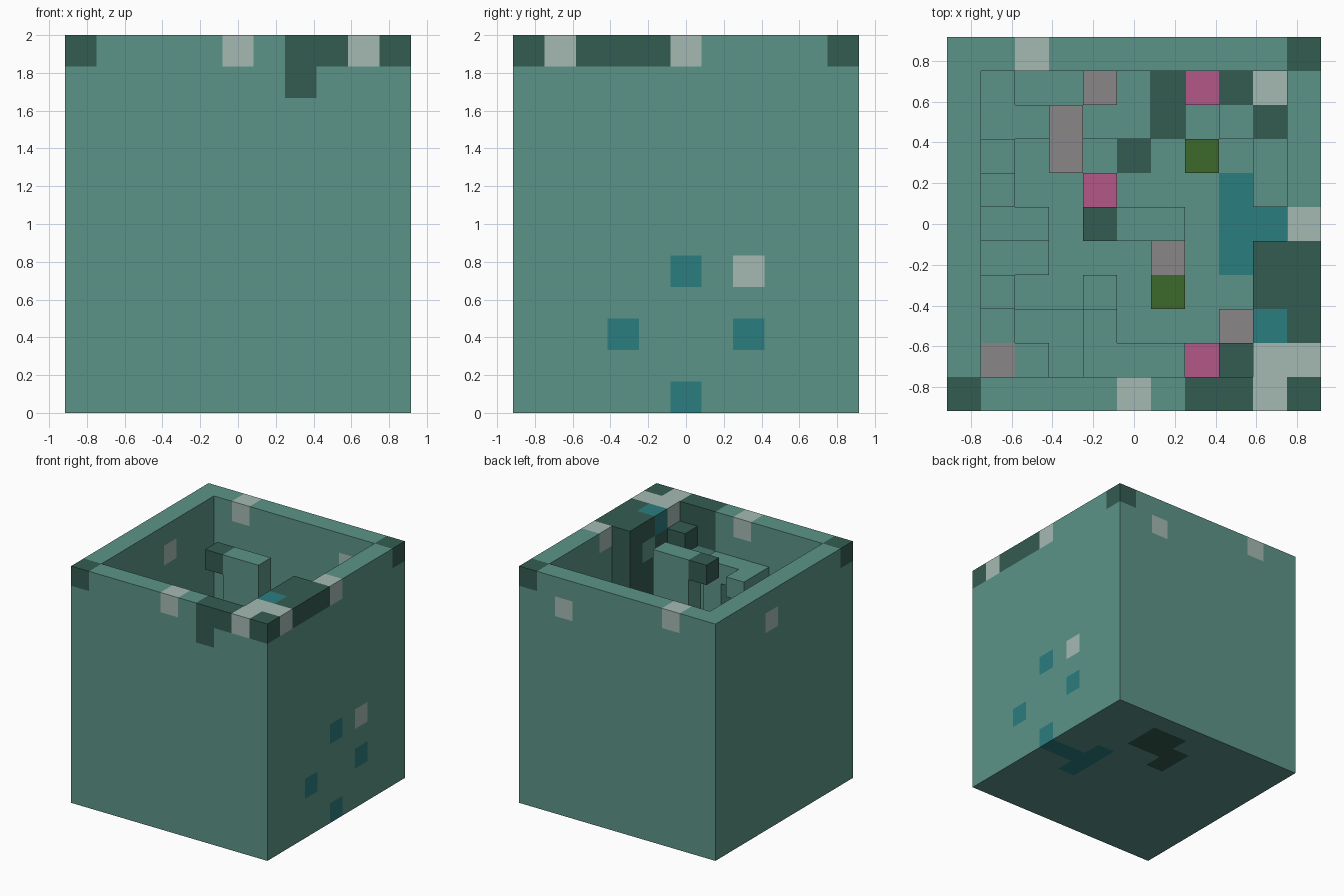
import bpy
import bmesh
from mathutils import Vector

if "Cube" in bpy.data.objects:
    bpy.data.objects.remove(bpy.data.objects["Cube"])

U = 1 / 6          # edge length of one block
W, H = 11, 12      # blocks across and blocks high

# Colours
HEX = {
    "sea_green": "5c9487", "deep_green": "345c51", "pale_grey": "a5bab3",
    "teal": "2b7d80", "stone_grey": "888686", "pink": "b35789", "olive": "3c682b",
}
NAMES = list(HEX)


def linear(c):
    return c / 12.92 if c <= 0.04045 else ((c + 0.055) / 1.055) ** 2.4


def make_material(name):
    rgb = [linear(b / 255) for b in bytes.fromhex(HEX[name])] + [1]
    mat = bpy.data.materials.new(name)
    mat.use_nodes = True
    mat.diffuse_color = rgb
    mat.node_tree.nodes["Principled BSDF"].inputs["Base Color"].default_value = rgb
    return mat


MATERIALS = [make_material(n) for n in NAMES]
parts = {}     # part name -> {block: colour}
occupied = set()


def fill(part, xs, ys, zs, colour="sea_green"):
    """Add or recolour blocks in a part."""
    cells = parts.setdefault(part, {})
    for i in xs:
        for j in ys:
            for k in zs:
                if (i, j, k) in cells or (i, j, k) not in occupied:
                    cells[i, j, k] = colour
                    occupied.add((i, j, k))


def paint(part, colour, *blocks):
    for i, j, k in blocks:
        fill(part, [i], [j], [k], colour)


def column(part, i, j, top, colour="sea_green"):
    """Column standing on the floor, coloured on its top block."""
    fill(part, [i], [j], range(1, top))
    paint(part, colour, (i, j, top - 1))


ALL, TOP, LAST = range(W), H - 1, W - 1

# Floor with two coloured patches
fill("floor", ALL, ALL, [0])
paint("floor", "teal", (10, 5, 0), (9, 5, 0), (8, 4, 0), (8, 5, 0), (8, 6, 0))
paint("floor", "deep_green", (7, 9, 0), (6, 9, 0), (7, 8, 0), (6, 8, 0), (5, 8, 0), (5, 7, 0))

# Four outer walls
for j in (0, LAST):
    fill("outer_walls", ALL, [j], range(1, H))
for i in (0, LAST):
    fill("outer_walls", [i], ALL, range(1, H))

# Rim and wall blocks in other colours
paint("outer_walls", "deep_green", (0, 0, TOP), (7, 0, TOP), (8, 0, TOP), (7, 0, TOP - 1),
      (10, 0, TOP), (10, 2, TOP), (10, 3, TOP), (10, 4, TOP), (10, 10, TOP))
paint("outer_walls", "pale_grey", (5, 0, TOP), (9, 0, TOP), (10, 1, TOP), (10, 5, TOP),
      (2, 10, TOP), (8, 10, TOP - 1), (0, 6, TOP - 1), (10, 7, 4))
paint("outer_walls", "teal", (10, 5, 4), (10, 3, 2), (10, 7, 2))

# Tall pillar inside the right front corner
fill("corner_pillar", [9], range(1, 5), range(1, H), "deep_green")
paint("corner_pillar", "pale_grey", (9, 1, TOP))
paint("corner_pillar", "teal", (9, 2, TOP))
paint("corner_pillar", "sea_green", (9, 3, TOP - 1))
paint("pillar_bracket", "deep_green", (8, 1, TOP - 1))

# Central beam with its support
fill("beam", range(4, 7), [5], [TOP])
paint("beam", "deep_green", (4, 5, TOP))
fill("beam_support", [5, 6], [5], range(1, TOP))

# Angled ledge near the front wall
fill("ledge", range(4, 7), [1], [9])
fill("ledge", [4], [2], [9])
fill("ledge_support", [6], [1], range(1, 9))

# Low steps along the left wall
for j, top in ((7, 3), (6, 4), (5, 3), (4, 2), (3, 4), (2, 3)):
    column("left_steps", 1, j, top)
for i, j, top in ((2, 5, 3), (2, 4, 2), (2, 2, 2), (3, 2, 2), (2, 1, 3), (3, 1, 2), (4, 3, 3)):
    column("left_steps", i, j, top)

# Low steps along the back wall
for i, j, top in ((1, 9, 2), (1, 8, 2), (2, 8, 2), (4, 8, 2), (5, 8, 2), (5, 9, 2),
                  (7, 8, 2), (8, 8, 3), (9, 7, 3), (9, 6, 3)):
    column("back_steps", i, j, top)

# Coloured blocks scattered on the floor
for colour, spots in {
    "stone_grey": ((4, 9), (3, 8), (3, 7), (6, 4), (8, 2), (1, 1)),
    "pink": ((7, 9), (4, 6), (7, 1)),
    "olive": ((7, 7), (6, 3)),
    "deep_green": ((8, 9), (9, 8)),
    "pale_grey": ((9, 9),),
}.items():
    for i, j in spots:
        column(colour + "_blocks", i, j, 3, colour)


def build(name, cells):
    """Mesh the exposed sides of a part and merge its flat areas."""
    bm = bmesh.new()
    origin = Vector((-W / 2, -W / 2, 0))
    for cell, colour in cells.items():
        centre = Vector(cell) + Vector((.5, .5, .5)) + origin
        for axis in range(3):
            for sign in (-1, 1):
                n = Vector((0, 0, 0))
                n[axis] = sign
                if tuple(int(c + d) for c, d in zip(cell, n)) in occupied:
                    continue
                a = Vector((0, 0, 0))
                a[(axis + 1) % 3] = .5
                b = n.cross(a)
                mid = centre + n / 2
                corners = (mid - a - b, mid + a - b, mid + a + b, mid - a + b)
                face = bm.faces.new([bm.verts.new(p * U) for p in corners])
                face.material_index = NAMES.index(colour)
    bmesh.ops.remove_doubles(bm, verts=bm.verts[:], dist=U / 100)
    bmesh.ops.dissolve_limit(bm, angle_limit=0.01, verts=bm.verts[:],
                             edges=bm.edges[:], delimit={'MATERIAL'})
    mesh = bpy.data.meshes.new(name)
    for mat in MATERIALS:
        mesh.materials.append(mat)
    bm.to_mesh(mesh)
    bm.free()
    bpy.context.collection.objects.link(bpy.data.objects.new(name, mesh))


for part_name, part_cells in parts.items():
    build(part_name, part_cells)
